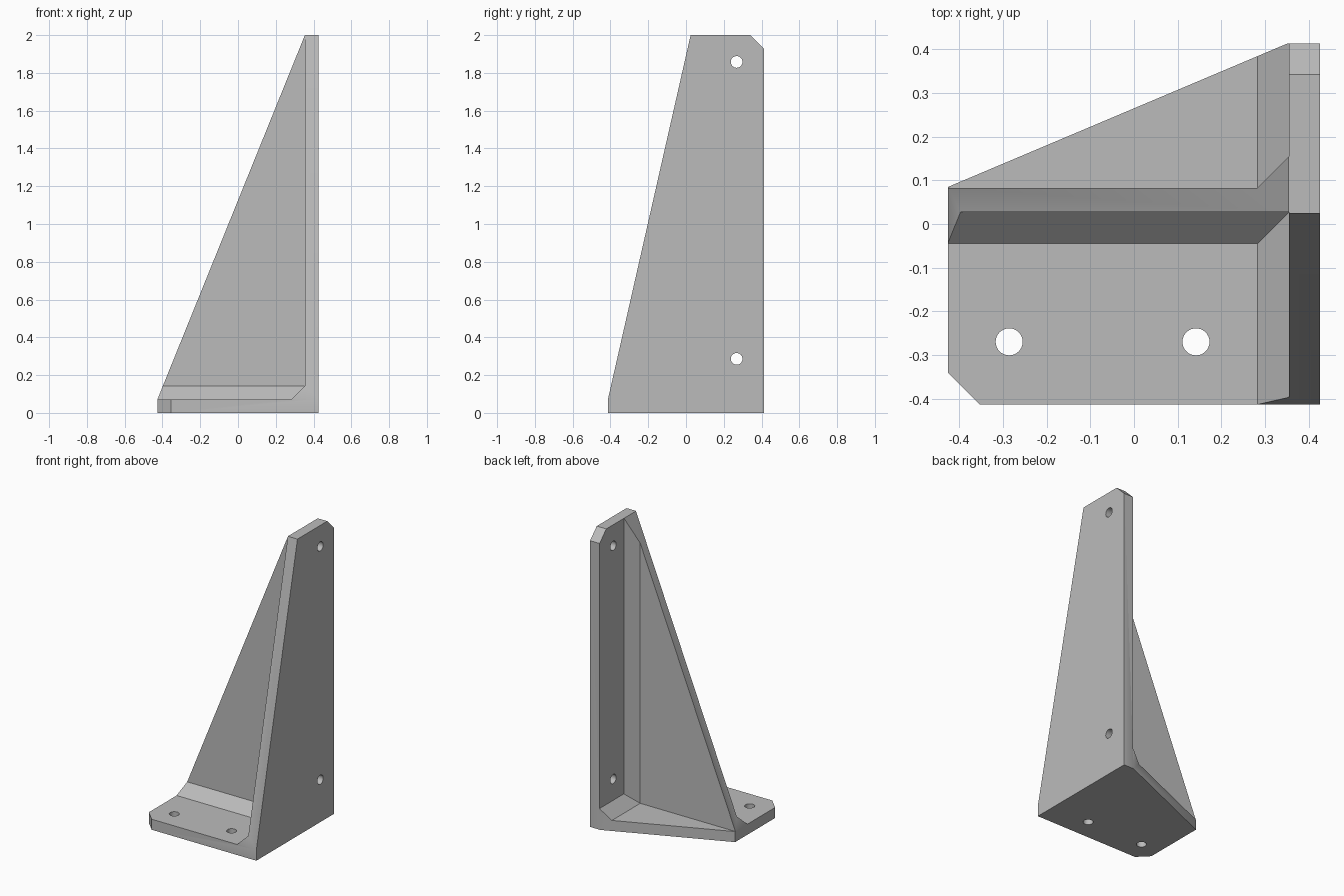
import bpy
import bmesh
from mathutils import Vector, Matrix

if "Cube" in bpy.data.objects:
    bpy.data.objects.remove(bpy.data.objects["Cube"], do_unlink=True)

# Main dimensions
HX, HY, TOP = 0.426, 0.413, 2.0     # half width, half depth, height
FLOOR = 0.071                       # base plate thickness
WALL = 0.355                        # inner face of the upright plate
WEB_FRONT, WEB_BACK = 0.027, 0.083  # faces of the triangular web
FILLET = 0.072                      # chamfer in the inner corners
HOLE = 0.031

grey = bpy.data.materials.new("grey metal")
grey.use_nodes = True
grey.diffuse_color = (0.5, 0.5, 0.5, 1)
grey.node_tree.nodes["Principled BSDF"].inputs["Base Color"].default_value = (0.5, 0.5, 0.5, 1)


def make_object(name, bm):
    bmesh.ops.recalc_face_normals(bm, faces=bm.faces)
    mesh = bpy.data.meshes.new(name)
    bm.to_mesh(mesh)
    bm.free()
    mesh.materials.append(grey)
    obj = bpy.data.objects.new(name, mesh)
    bpy.context.collection.objects.link(obj)
    return obj


def clipped_box(name, low, high, planes):
    """Box between two corners, trimmed by (point, outward normal) planes."""
    low, high = Vector(low), Vector(high)
    bm = bmesh.new()
    bmesh.ops.create_cube(bm, size=1, matrix=Matrix.Translation((low + high) / 2)
                          @ Matrix.Diagonal((*(high - low), 1)))
    for point, normal in planes:
        cut = bmesh.ops.bisect_plane(bm, geom=bm.verts[:] + bm.edges[:] + bm.faces[:],
                                     plane_co=point, plane_no=normal, clear_outer=True)
        rim = [e for e in cut["geom_cut"] if isinstance(e, bmesh.types.BMEdge)]
        bmesh.ops.holes_fill(bm, edges=rim, sides=0)
    return make_object(name, bm)


def drill(name, centre, axis):
    """Short round cutter along the given axis."""
    bm = bmesh.new()
    turn = Vector((0, 0, 1)).rotation_difference(Vector(axis)).to_matrix().to_4x4()
    bmesh.ops.create_cone(bm, cap_ends=True, segments=32, radius1=HOLE, radius2=HOLE,
                          depth=0.3, matrix=Matrix.Translation(centre) @ turn)
    return make_object(name, bm)


def subtract(body, cutter):
    cutter.hide_render = True
    mod = body.modifiers.new("cut", 'BOOLEAN')
    mod.operation = 'DIFFERENCE'
    mod.solver = 'EXACT'
    mod.object = cutter
    bpy.context.view_layer.objects.active = body
    bpy.ops.object.modifier_apply(modifier=mod.name)
    bpy.data.objects.remove(cutter, do_unlink=True)


# Outer envelope: sloped web edge, sloped upright edge, slanted base edge, two cut corners
rise = TOP - FLOOR
bracket = clipped_box("angle_bracket", (-HX, -HY, 0), (HX, HY, TOP), [
    ((-HX, 0, FLOOR + 0.002), (-rise, 0, WALL + HX)),
    ((0, -HY, FLOOR + 0.002), (0, -rise, HY + 0.025)),
    ((-HX, WEB_BACK + 0.002, 0), (WEB_BACK - HY, WALL + HX, 0)),
    ((-HX, -0.341, 0), (-1, -1, 0)),
    ((0, HY, 1.929), (0, 1, 1)),
])

# Pockets in front of and behind the web, with chamfered inner corners
wall_floor = ((WALL - FILLET, 0, FLOOR), (1, 0, -1))
web_floor = ((0, WEB_FRONT - FILLET, FLOOR), (0, 1, -1))
web_wall = ((WALL - FILLET, WEB_BACK, 0), (1, -1, 0))
subtract(bracket, clipped_box("front_pocket", (-1, -1, FLOOR), (WALL, WEB_FRONT, 3),
                              [wall_floor, web_floor]))
subtract(bracket, clipped_box("back_pocket", (-1, WEB_BACK, FLOOR), (WALL, 1, 3),
                              [wall_floor, web_wall]))

# Screw holes in the base and the upright
for x in (-0.286, 0.142):
    subtract(bracket, drill("base_hole", (x, -0.27, FLOOR / 2), (0, 0, 1)))
for z in (0.286, 1.858):
    subtract(bracket, drill("upright_hole", (0.39, 0.268, z), (1, 0, 0)))

# Smooth hole walls, crisp edges everywhere else
bpy.ops.object.select_all(action='DESELECT')
bracket.select_set(True)
bpy.context.view_layer.objects.active = bracket
bpy.ops.object.shade_smooth_by_angle(angle=0.4)
